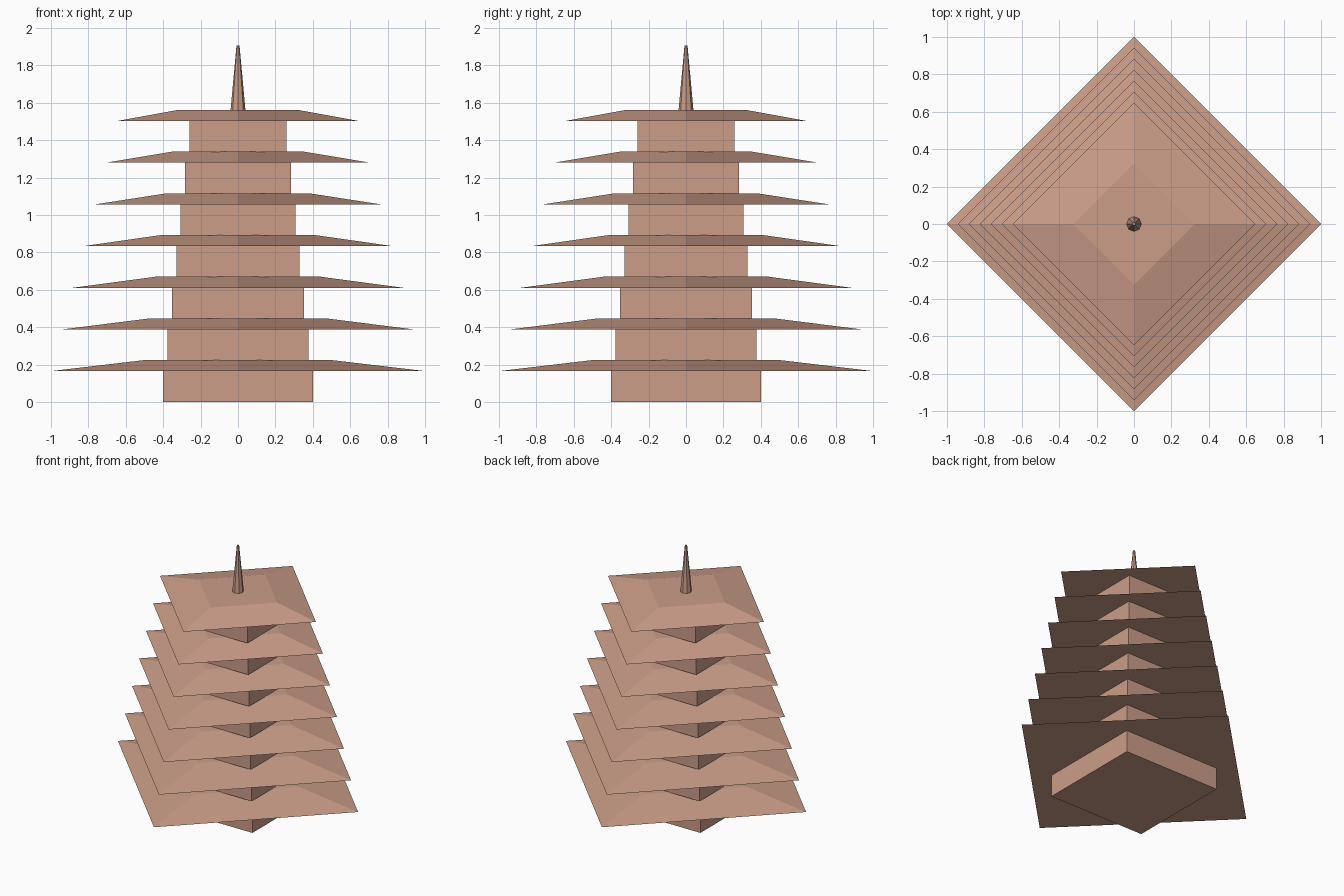
import bpy

cube = bpy.data.objects.get("Cube")
if cube:
    bpy.data.objects.remove(cube, do_unlink=True)

clay = bpy.data.materials.new("terracotta")
clay.use_nodes = True
colour = (0.60, 0.34, 0.25, 1)
clay.diffuse_color = colour
clay.node_tree.nodes["Principled BSDF"].inputs["Base Color"].default_value = colour

TIERS = 7
STEP = 0.2228        # height of one storey
WALL_TOP = 0.166     # where the eaves start within a storey
ROOF_HEIGHT = 0.059


def finish(name):
    obj = bpy.context.object
    obj.name = name
    obj.data.materials.append(clay)
    return obj


def frustum(name, sides, r_bottom, r_top, z, height):
    bpy.ops.mesh.primitive_cone_add(vertices=sides, radius1=r_bottom, radius2=r_top,
                                    depth=height, location=(0, 0, z + height / 2))
    return finish(name)


def box(name, half, z, height):
    bpy.ops.mesh.primitive_cube_add(size=1, location=(0, 0, z + height / 2))
    obj = finish(name)
    obj.scale = (2 * half, 2 * half, height)


# Storeys: square walls under a wide roof turned by 45 degrees
for i in range(TIERS):
    scale = 1 - 0.0585 * i
    base = STEP * i
    box(f"storey_wall_{i + 1}", 0.4 * scale, base, WALL_TOP)
    frustum(f"storey_roof_{i + 1}", 4, scale, 0.5 * scale, base + WALL_TOP - 0.001, ROOF_HEIGHT)

# Spire on the top roof
frustum("spire", 8, 0.04, 0.008, STEP * TIERS, 0.347)
